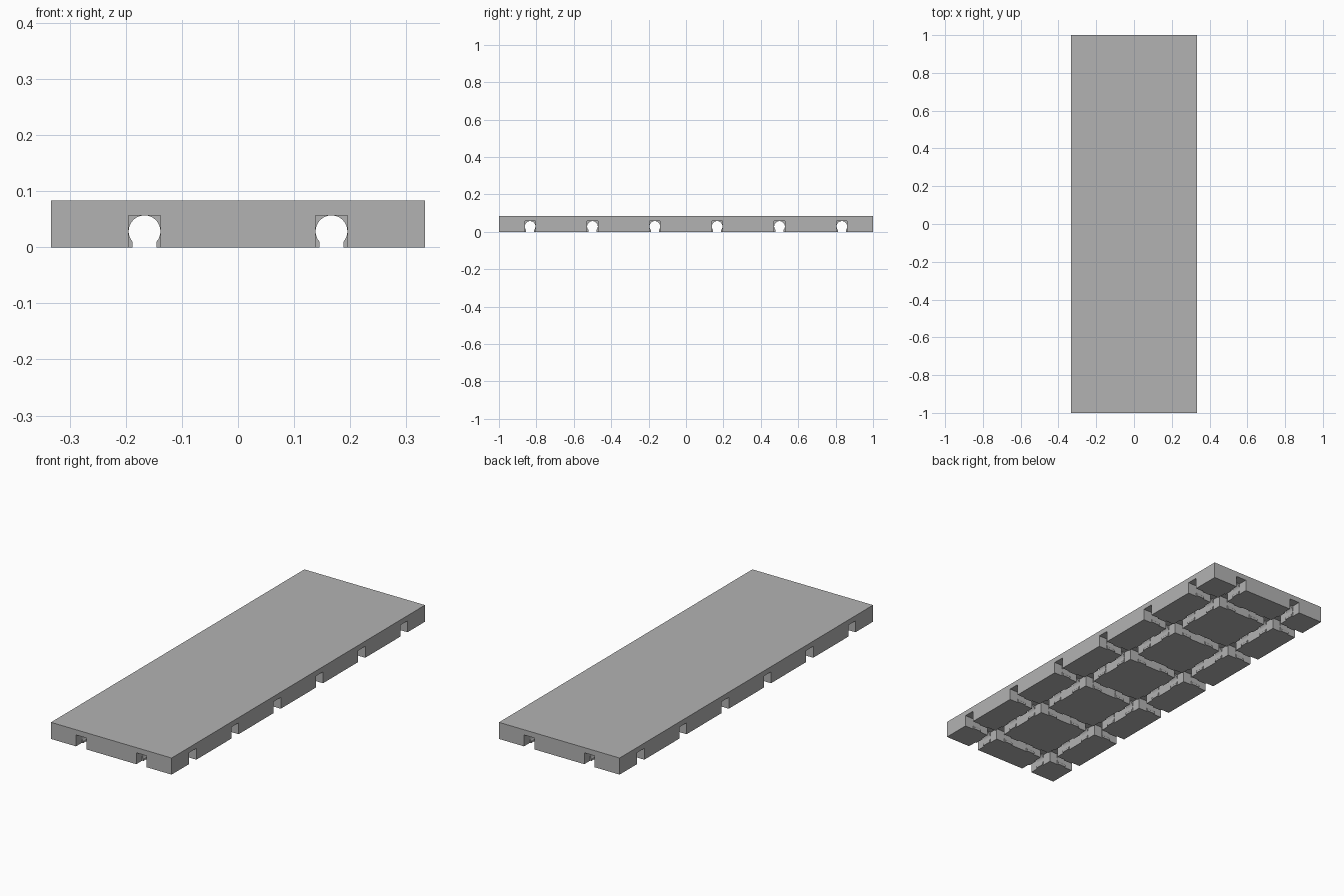
import bpy, bmesh, math
from mathutils import Matrix, Vector

if "Cube" in bpy.data.objects:
    bpy.data.objects.remove(bpy.data.objects["Cube"], do_unlink=True)

TILE = 1 / 3               # tile size, one groove crossing per tile
NX, NY = 2, 6
HEIGHT = 0.083
R = 0.0285                 # half width of the grooves
ARM = TILE / 2 - R         # groove length from tile border to crossing
CLIP = ARM / 3             # length of each narrowed stretch
BELOW = -0.02

grey = bpy.data.materials.new("grey plastic")
grey.use_nodes = True
colour = (0.45, 0.45, 0.45, 1)
grey.diffuse_color = colour
grey.node_tree.nodes["Principled BSDF"].inputs["Base Color"].default_value = colour


def make_object(name, bm):
    bmesh.ops.recalc_face_normals(bm, faces=bm.faces)
    mesh = bpy.data.meshes.new(name)
    bm.to_mesh(mesh)
    bm.free()
    mesh.materials.append(grey)
    obj = bpy.data.objects.new(name, mesh)
    bpy.context.collection.objects.link(obj)
    return obj


def prism(bm, profile, start, end, offset, turn):
    """Extrude a (side, z) profile along y, or along x when turned."""
    spin = Matrix.Rotation(-math.pi / 2 if turn else 0, 3, 'Z')
    shift = Vector((0, offset, 0)) if turn else Vector((offset, 0, 0))
    rings = [[bm.verts.new(spin @ Vector((s, t, z)) + shift) for s, z in profile]
             for t in (start, end)]
    bm.faces.new(rings[0])
    bm.faces.new(rings[1][::-1])
    for i in range(len(profile)):
        j = (i + 1) % len(profile)
        bm.faces.new((rings[0][i], rings[0][j], rings[1][j], rings[1][i]))


# Groove profiles: open square, and keyhole between the clips
square = [(-R, BELOW), (R, BELOW), (R, 2 * R), (-R, 2 * R)]
neck = 0.0215
low = -math.acos(neck / R)
r = R * 0.995
keyhole = [(-neck, BELOW), (neck, BELOW)]
for k in range(25):
    a = low + (math.pi - 2 * low) * k / 24
    keyhole.append((r * math.cos(a), R + r * math.sin(a)))

# Groove cutter: keyholes run full length, squares widen all but the clips
bm = bmesh.new()
for turn, lines, tiles in ((False, NX, NY), (True, NY, NX)):
    half = tiles * TILE / 2
    for line in range(lines):
        offset = (line + 0.5 - lines / 2) * TILE
        prism(bm, keyhole, -half - 0.03, half + 0.03, offset, turn)
        for tile in range(tiles):
            mid = (tile + 0.5 - tiles / 2) * TILE
            prism(bm, square, mid - R - CLIP, mid + R + CLIP, offset, turn)
        for border in range(tiles + 1):
            mid = border * TILE - half
            prism(bm, square, mid - CLIP, mid + CLIP, offset, turn)
cutter = make_object("groove_cutter", bm)
cutter.hide_render = True

# Slab
bm = bmesh.new()
bmesh.ops.create_cube(bm, size=1)
bmesh.ops.scale(bm, vec=(NX * TILE, NY * TILE, HEIGHT), verts=bm.verts)
bmesh.ops.translate(bm, vec=(0, 0, HEIGHT / 2), verts=bm.verts)
slab = make_object("grooved_slab", bm)

cut = slab.modifiers.new("grooves", 'BOOLEAN')
cut.operation = 'DIFFERENCE'
cut.solver = 'EXACT'
cut.use_self = True
cut.object = cutter
bpy.context.view_layer.objects.active = slab
slab.select_set(True)
bpy.ops.object.modifier_apply(modifier=cut.name)
bpy.data.objects.remove(cutter, do_unlink=True)
bpy.ops.object.shade_smooth_by_angle(angle=math.radians(30))
